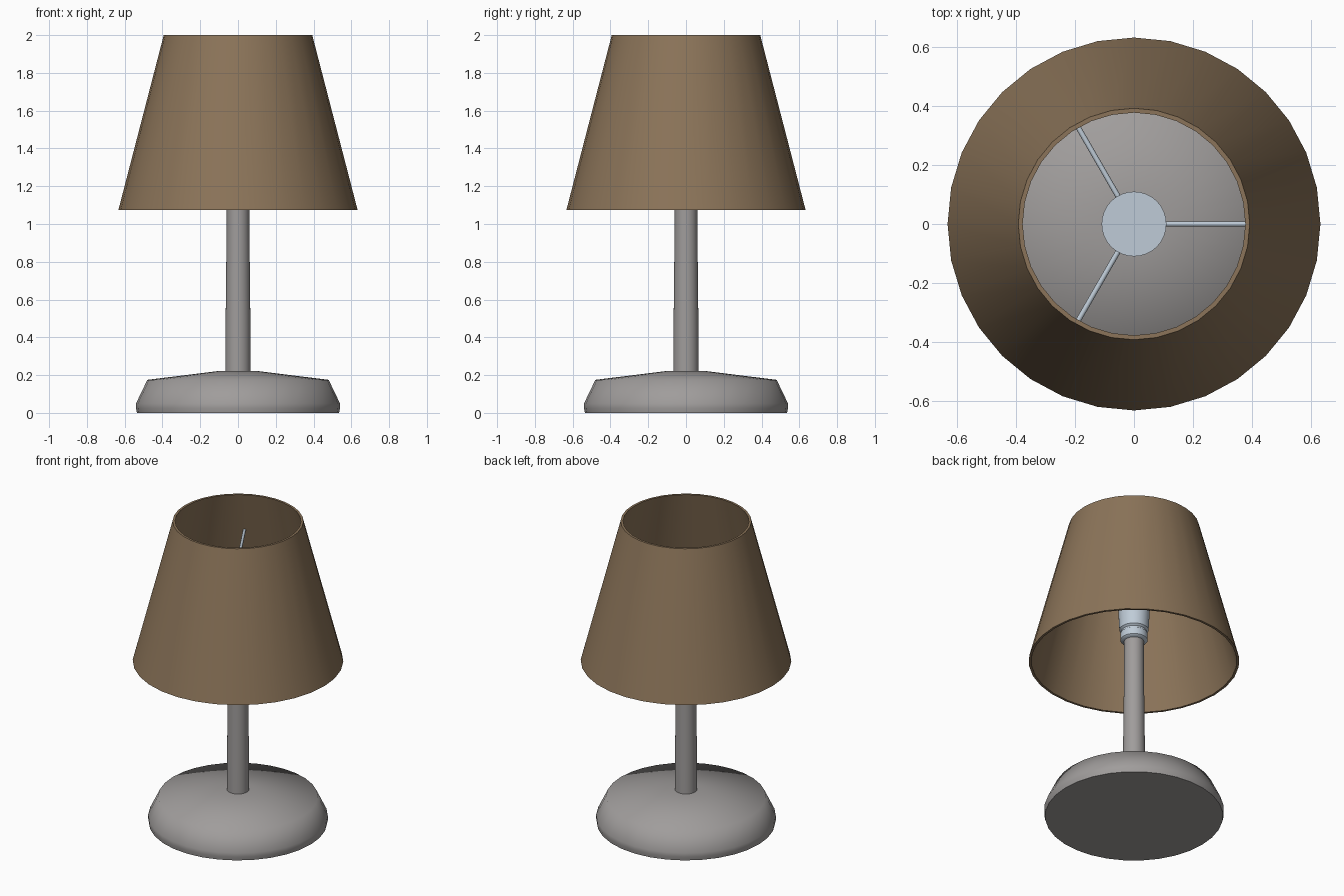
import bpy, bmesh, math
from mathutils import Vector

if "Cube" in bpy.data.objects:
    bpy.data.objects.remove(bpy.data.objects["Cube"])


def material(name, rgb):
    m = bpy.data.materials.new(name)
    m.diffuse_color = (*rgb, 1)
    m.use_nodes = True
    m.node_tree.nodes["Principled BSDF"].inputs["Base Color"].default_value = m.diffuse_color
    return m


BROWN = material("brown shade", (0.26, 0.175, 0.10))
GREY = material("warm grey", (0.35, 0.335, 0.33))
STEEL = material("pale steel", (0.52, 0.60, 0.68))


def finish(bm, name, mat, angle):
    bmesh.ops.recalc_face_normals(bm, faces=bm.faces)
    me = bpy.data.meshes.new(name)
    bm.to_mesh(me)
    bm.free()
    me.materials.append(mat)
    ob = bpy.data.objects.new(name, me)
    bpy.context.collection.objects.link(ob)
    bpy.ops.object.select_all(action='DESELECT')
    ob.select_set(True)
    bpy.context.view_layer.objects.active = ob
    bpy.ops.object.shade_smooth_by_angle(angle=math.radians(angle))
    return ob


def lathe(name, profile, mat, closed=False, seg=32, angle=40):
    """Revolve (radius, height) points; open profiles get end caps."""
    bm = bmesh.new()
    rings = [[bm.verts.new((r * math.cos(2 * math.pi * i / seg),
                            r * math.sin(2 * math.pi * i / seg), z))
              for i in range(seg)] for r, z in profile]
    pairs = list(zip(rings, rings[1:]))
    if closed:
        pairs.append((rings[-1], rings[0]))
    else:
        bm.faces.new(rings[0])
        bm.faces.new(rings[-1])
    for a, b in pairs:
        for i in range(seg):
            j = (i + 1) % seg
            bm.faces.new((a[i], a[j], b[j], b[i]))
    return finish(bm, name, mat, angle)


# Weighted foot with a bevelled side and shallow cone top
lathe("base", [(0.535, 0), (0.54, 0.025), (0.54, 0.05), (0.48, 0.175),
               (0.1, 0.222)], GREY, angle=65)

# Slightly tapered stem
lathe("stem", [(0.067, 0.2), (0.066, 0.45), (0.06, 1.0), (0.059, 1.24)], GREY)

# Stepped collar and flared socket holding the shade
lathe("socket", [(0.07, 1.21), (0.082, 1.22), (0.082, 1.265), (0.076, 1.27),
                 (0.076, 1.28), (0.088, 1.29), (0.11, 1.72), (0.11, 1.75)], STEEL)

# Thin-walled open shade
lathe("lampshade", [(0.633, 1.075), (0.393, 2.0), (0.378, 2.0), (0.618, 1.075)],
      BROWN, closed=True)

# Three spokes from the socket to the shade wall
for k in range(3):
    a = 2 * math.pi * k / 3
    d = Vector((math.cos(a), math.sin(a), 0))
    bm = bmesh.new()
    bmesh.ops.create_cone(bm, cap_ends=True, segments=8, radius1=0.009,
                          radius2=0.009, depth=0.355)
    bm.transform(d.to_track_quat('Z', 'Y').to_matrix().to_4x4())
    bmesh.ops.translate(bm, verts=bm.verts, vec=d * 0.27 + Vector((0, 0, 1.735)))
    finish(bm, f"spoke_{k + 1}", STEEL, 50)
